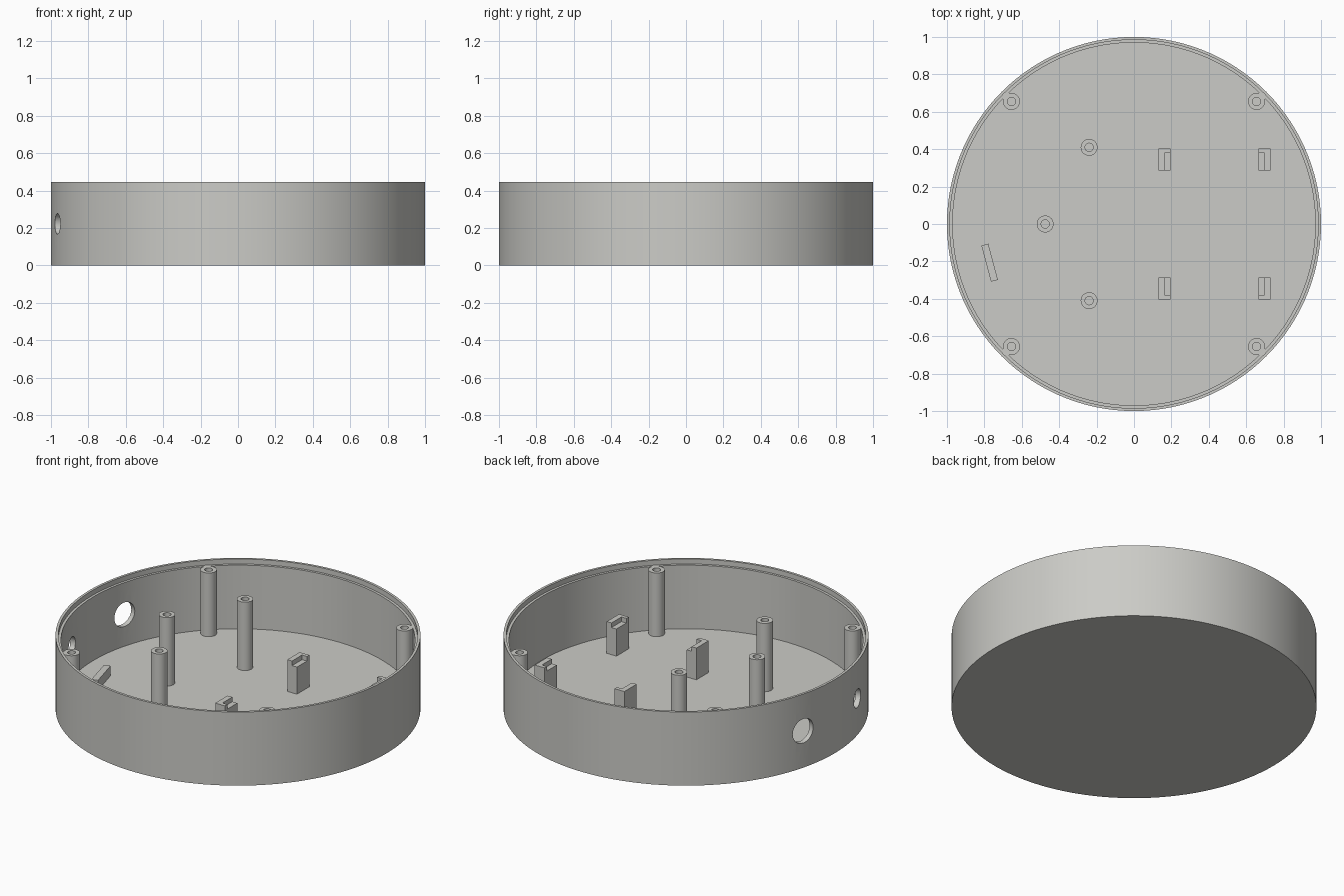
import bpy, bmesh, math
from mathutils import Matrix, Vector

cube = bpy.data.objects.get("Cube")
if cube:
    bpy.data.objects.remove(cube, do_unlink=True)

GREY = (0.60, 0.60, 0.57, 1)
grey = bpy.data.materials.new("light_grey_plastic")
grey.use_nodes = True
grey.diffuse_color = GREY
grey.node_tree.nodes["Principled BSDF"].inputs["Base Color"].default_value = GREY

FLOOR, LEDGE, RIM = 0.03, 0.415, 0.445
INNER = 0.97


def finish(name, bm, smooth=False):
    """Turn a bmesh into a named grey object."""
    bmesh.ops.remove_doubles(bm, verts=bm.verts, dist=1e-5)
    bmesh.ops.recalc_face_normals(bm, faces=bm.faces)
    mesh = bpy.data.meshes.new(name)
    bm.to_mesh(mesh)
    bm.free()
    mesh.materials.append(grey)
    ob = bpy.data.objects.new(name, mesh)
    bpy.context.collection.objects.link(ob)
    if smooth:
        smooth_sides(ob)
    return ob


def smooth_sides(ob):
    bpy.ops.object.select_all(action='DESELECT')
    ob.select_set(True)
    bpy.context.view_layer.objects.active = ob
    bpy.ops.object.shade_smooth_by_angle(angle=math.radians(30))


def lathe(name, profile, sides, centre=(0, 0), smooth=True):
    """Revolve an (r, z) profile about a vertical axis."""
    bm = bmesh.new()
    verts = [bm.verts.new((r, 0, z)) for r, z in profile]
    edges = [bm.edges.new(pair) for pair in zip(verts, verts[1:])]
    bmesh.ops.spin(bm, geom=verts + edges, cent=(0, 0, 0), axis=(0, 0, 1),
                   angle=math.tau, steps=sides, use_merge=True)
    bmesh.ops.translate(bm, verts=bm.verts, vec=(*centre, 0))
    return finish(name, bm, smooth)


def prisms(name, parts):
    """Build upright prisms from (outline, top height) pairs."""
    bm = bmesh.new()
    for outline, top in parts:
        face = bm.faces.new([bm.verts.new((x, y, FLOOR - 0.002)) for x, y in outline])
        up = bmesh.ops.extrude_face_region(bm, geom=[face], use_keep_orig=True)
        for v in up["geom"]:
            if isinstance(v, bmesh.types.BMVert):
                v.co.z = top
    return finish(name, bm)


# Round tray with a stepped rim
tray = lathe("tray", [(0, 0), (1, 0), (1, RIM), (0.985, RIM), (0.985, LEDGE),
                      (INNER, LEDGE), (INNER, FLOOR), (0, FLOOR)], 120, smooth=False)

# Two round holes through the wall
cutters = []
for degrees, radius in ((165, 0.073), (195, 0.055)):
    a = math.radians(degrees)
    out = Vector((math.cos(a), math.sin(a), 0))
    bm = bmesh.new()
    bmesh.ops.create_cone(bm, cap_ends=True, segments=40, radius1=radius,
                          radius2=radius, depth=0.2)
    bm.transform(Matrix.Translation(out * 0.98 + Vector((0, 0, 0.222)))
                 @ out.to_track_quat('Z', 'Y').to_matrix().to_4x4())
    cutter = finish("hole_cutter", bm)
    cutter.hide_render = True
    cutters.append(cutter)
    cut = tray.modifiers.new("hole", 'BOOLEAN')
    cut.operation = 'DIFFERENCE'
    cut.solver = 'EXACT'
    cut.object = cutter
bpy.context.view_layer.update()
tray.data = bpy.data.meshes.new_from_object(
    tray.evaluated_get(bpy.context.evaluated_depsgraph_get()))
tray.modifiers.clear()
for cutter in cutters:
    bpy.data.objects.remove(cutter, do_unlink=True)
smooth_sides(tray)

# Hollow screw posts
POST, BORE = 0.045, 0.022


def screw_post(name, x, y, top):
    lathe(name, [(POST, FLOOR - 0.002), (POST, top), (BORE, top), (BORE, FLOOR - 0.002)],
          32, (x, y))


for name, x, y in (("back", -0.24, 0.41), ("middle", -0.475, 0), ("front", -0.24, -0.41)):
    screw_post(name + "_inner_post", x, y, 0.443)

for sx, side in ((1, "left"), (-1, "right")):
    for sy, end in ((1, "back"), (-1, "front")):
        # Lid posts by the wall, each with a web joining it to the wall
        c = 0.655
        screw_post(f"{end}_{side}_lid_post", sx * c, sy * c, LEDGE)
        arc = [(POST * math.cos(i * math.pi / 16), POST * math.sin(i * math.pi / 16))
               for i in range(9)]
        web = [(sx * (c + u), sy * (c + v)) for u, v in arc + [(POST, POST)]]
        prisms(f"{end}_{side}_post_web", [(web, LEDGE - 0.001)])

        # Notched board supports: raised corner wall around a lower seat
        def place(points):
            return [(0.43 + sx * u, sy * v) for u, v in points]
        wall = place([(0.30, 0.285), (0.30, 0.403), (0.235, 0.403),
                      (0.235, 0.38), (0.268, 0.38), (0.268, 0.285)])
        seat = place([(0.268, 0.285), (0.268, 0.38), (0.235, 0.38), (0.235, 0.285)])
        prisms(f"{end}_{side}_board_support", [(wall, 0.222), (seat, 0.194)])

# Low bar standing behind the smaller hole
a = math.radians(195)
bar = [(math.cos(a) * r - math.sin(a) * t, math.sin(a) * r + math.cos(a) * t)
       for r, t in ((0.78, -0.1), (0.818, -0.1), (0.818, 0.1), (0.78, 0.1))]
prisms("low_bar", [(bar, 0.09)])
